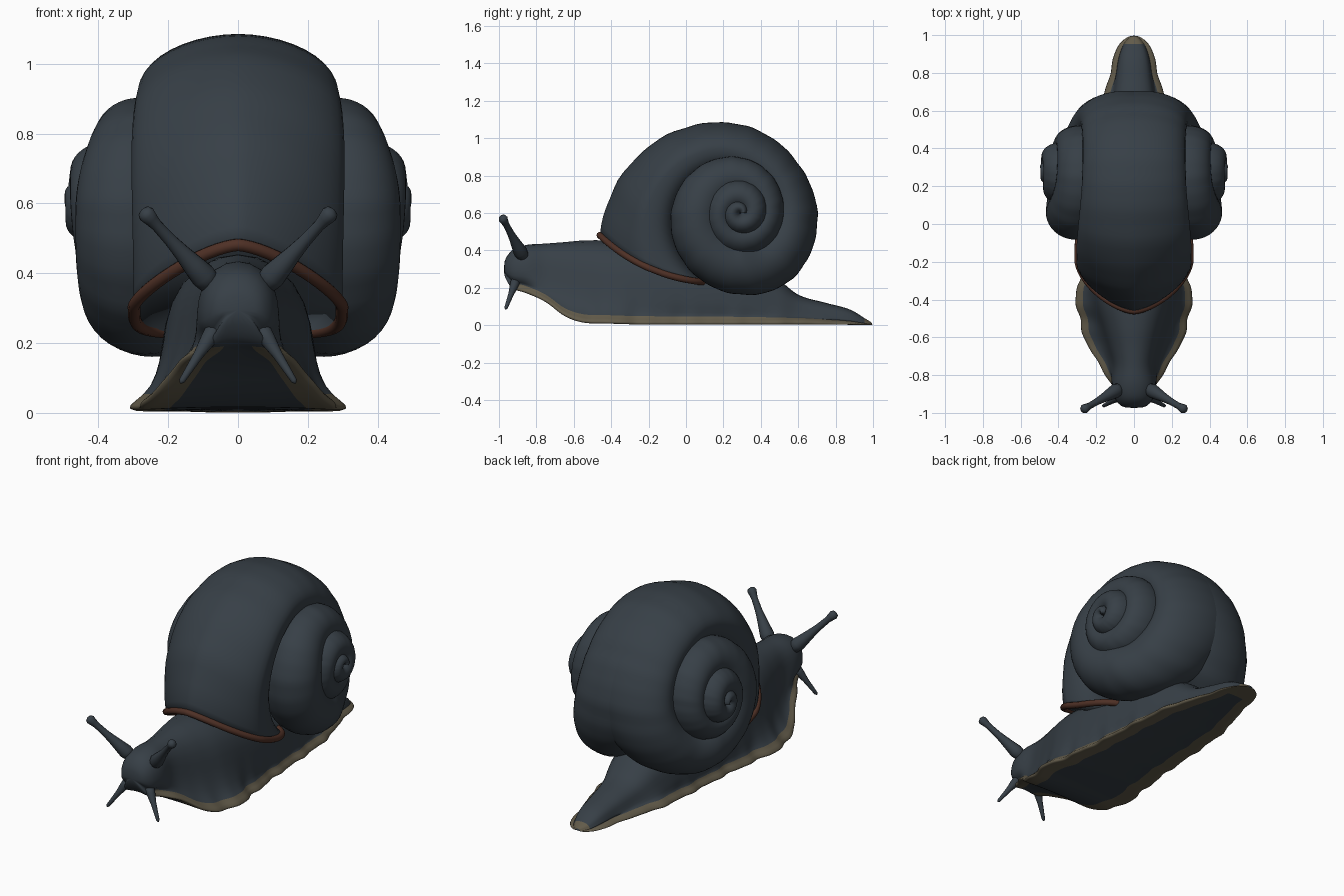
import bpy, bmesh, math
from math import sin, cos, pi, radians
from mathutils import Vector

cube = bpy.data.objects.get("Cube")
if cube:
    bpy.data.objects.remove(cube)


def material(name, rgb):
    m = bpy.data.materials.new(name)
    m.diffuse_color = (*rgb, 1)
    m.use_nodes = True
    bsdf = m.node_tree.nodes["Principled BSDF"]
    bsdf.inputs["Base Color"].default_value = (*rgb, 1)
    bsdf.inputs["Roughness"].default_value = 0.8
    return m


slate = material("slate", (0.038, 0.050, 0.062))
tan = material("foot_edge_tan", (0.122, 0.104, 0.068))
brown = material("rim_brown", (0.078, 0.030, 0.019))


def sample(keys, t):
    """Smooth interpolation of rows (t, a, b, ...)."""
    t = min(max(t, keys[0][0]), keys[-1][0])
    i = max(k for k in range(len(keys) - 1) if keys[k][0] <= t)

    def slope(k, c):
        a, b = keys[max(k - 1, 0)], keys[min(k + 1, len(keys) - 1)]
        return (b[c] - a[c]) / (b[0] - a[0])

    p, q = keys[i], keys[i + 1]
    d = q[0] - p[0]
    u = (t - p[0]) / d
    s = u * u * (3 - 2 * u)
    return [p[c] + (q[c] - p[c]) * s
            + d * u * (1 - u) * ((1 - u) * slope(i, c) - u * slope(i + 1, c))
            for c in range(1, len(p))]


def loft(name, rings, mats, closed=False, rule=None):
    """Skin a list of equal rings; cap the ends unless closed."""
    n, m = len(rings), len(rings[0])
    verts = [p for ring in rings for p in ring]
    faces = []
    for r in range(n if closed else n - 1):
        for j in range(m):
            a, b, k = r * m, (r + 1) % n * m, (j + 1) % m
            faces.append((a + j, a + k, b + k, b + j))
    if not closed:
        faces += [tuple(range(m)), tuple(range((n - 1) * m, n * m))]
    mesh = bpy.data.meshes.new(name)
    mesh.from_pydata(verts, [], faces)
    for mat in mats:
        mesh.materials.append(mat)
    if rule:
        for r in range(n - 1):
            for j in range(m):
                mesh.polygons[r * m + j].material_index = rule(r, j)
    bm = bmesh.new()
    bm.from_mesh(mesh)
    bmesh.ops.recalc_face_normals(bm, faces=bm.faces)
    bm.to_mesh(mesh)
    bm.free()
    mesh.shade_smooth()
    obj = bpy.data.objects.new(name, mesh)
    bpy.context.collection.objects.link(obj)
    return obj


def tube(name, path, radii, mat, closed=False, sides=12):
    rings = []
    n = len(path)
    for i, p in enumerate(path):
        a = path[i - 1] if closed or i else p
        b = path[(i + 1) % n] if closed or i < n - 1 else p
        t = (b - a).normalized()
        side = t.cross(Vector((0, 0.9, 0.4))).normalized()
        up = side.cross(t)
        rings.append([p + radii[i] * (side * cos(f) + up * sin(f))
                      for f in (2 * pi * j / sides for j in range(sides))])
    return loft(name, rings, [mat], closed)


def mirror(obj):
    mod = obj.modifiers.new("Mirror", "MIRROR")
    mod.use_mirror_merge = False


# Shell: degrees wound from the opening, outer radius, side offset, half width
START, END = 189, 1269
whorl = [(0, .76, 0, .298), (9, .727, 0, .30), (45, .605, 0, .304),
         (85, .50, 0, .277), (145, .41, .01, .265), (193, .415, .05, .25),
         (245, .45, .16, .215), (279, .437, .26, .18), (369, .37, .31, .155),
         (448, .306, .285, .125), (539, .235, .285, .13), (639, .23, .33, .13),
         (729, .19, .36, .12), (819, .175, .375, .105), (909, .14, .39, .10),
         (1089, .09, .42, .075), (END, .035, .45, .047)]


def spiral_point(deg, r):
    return Vector((0, 0.29 + r * cos(radians(deg)), 0.6 + r * sin(radians(deg))))


def shell_section(s, count=40):
    r, xc, hw = sample(whorl, s)
    r *= 1 + 0.006 * sin(s * 0.31) * sin(s * 0.073)
    k = max(0, 1 - s / 110)
    r_in = (0.6 * sample(whorl, s + 360)[0] - 0.025) * (1 - k) + 0.41 * k
    outer = spiral_point(START - s, r)
    inner = spiral_point(START - s + 56 * k ** 1.5, r_in)
    mid, half = (outer + inner) / 2, (outer - inner) / 2
    ring = []
    for j in range(count):
        f = 2 * pi * j / count
        c, d = cos(f), sin(f)
        n = 2 - 0.5 * k if c > 0 else 2 + 1.3 * k
        cx = math.copysign(abs(c) ** (2 / n), c)
        dx = math.copysign(abs(d) ** (2 / n), d)
        sag = 0.05 * k * k * (1 - cx * cx)
        ring.append(mid + half * cx + Vector((xc + hw * dx, -sag / 2, -sag)))
    return ring


shell = loft("shell", [shell_section(s) for s in range(0, END + 1, 4)], [slate])
mirror(shell)

# Brown lip around the shell opening
lip = shell_section(0, 64)
tube("shell_rim", lip, [0.018] * len(lip), brown, closed=True, sides=10)

# Body: y, underside height, top height, foot half width, body half width
body_keys = [(-.975, .27, .34, .04, .055), (-.94, .20, .40, .08, .095),
             (-.86, .17, .435, .12, .118), (-.75, .12, .445, .19, .11),
             (-.65, .045, .455, .25, .135), (-.55, .01, .465, .285, .165),
             (-.42, .005, .465, .315, .2), (-.25, 0, .45, .29, .215),
             (0, 0, .40, .26, .215), (.3, 0, .35, .24, .19),
             (.5, 0, .245, .22, .15), (.6, 0, .167, .195, .12),
             (.75, .0, .122, .145, .095), (.88, 0, .085, .115, .075),
             (.96, 0, .035, .075, .045), (.998, 0, .012, .025, .01)]


def body_section(y):
    zb, zt, w, bw = sample(body_keys, y)
    zb = max(zb, 0)
    h = zt - zb
    e = min(1, h / 0.15)
    w *= 1 + 0.022 * sin(y * 29) + 0.012 * sin(y * 53)
    half = [(max(w - .072, w * .4), zb + .008 * e), (w - .012 * e, zb),
            (w, zb + .015 * e), (max(w - .048, w * .6), zb + .044 * e),
            (bw + (w - bw) * .25, zb + .22 * h), (bw, zb + .45 * h),
            (bw * .93, zb + .7 * h), (bw * .6, zb + .92 * h)]
    right = [Vector((x, y, z)) for x, z in half]
    left = [Vector((-x, y, z)) for x, z in reversed(half)]
    return [Vector((0, y, zb + .012 * e))] + right + [Vector((0, y, zt))] + left


STEPS = 90
first, last = body_keys[0][0], body_keys[-1][0]
ys = [first + (last - first) * i / STEPS for i in range(STEPS + 1)]
edge_strips = {1, 2, 3, 14, 15, 16}
sole_strips = {0, 17}


def foot_colour(r, j):
    y = ys[r]
    return int(y > 0.95 or (y > -0.92 and j in edge_strips)
               or (y > 0.86 and j in sole_strips))


body = loft("body_and_foot", [body_section(y) for y in ys], [slate, tan],
            rule=foot_colour)
smooth = body.modifiers.new("Smooth", "SUBSURF")
smooth.levels = smooth.render_levels = 1


# Feelers: a tapering stalk, optionally ending in a knob
def feeler(name, start, end, profile):
    a, b = Vector(start), Vector(end)
    mirror(tube(name, [a.lerp(b, t) for t, r in profile],
                [r for t, r in profile], slate))


feeler("eye_stalks", (.07, -.868, .36), (.274, -.985, .582),
       [(0, .03), (.15, .038), (.3, .031), (.45, .024), (.6, .019), (.8, .017),
        (.88, .021), (.94, .025), (.98, .019), (1, .004)])
feeler("lower_feelers", (.06, -.905, .25), (.165, -.965, .085),
       [(0, .028), (.25, .023), (.5, .015), (.8, .011), (.96, .009), (1, .002)])
